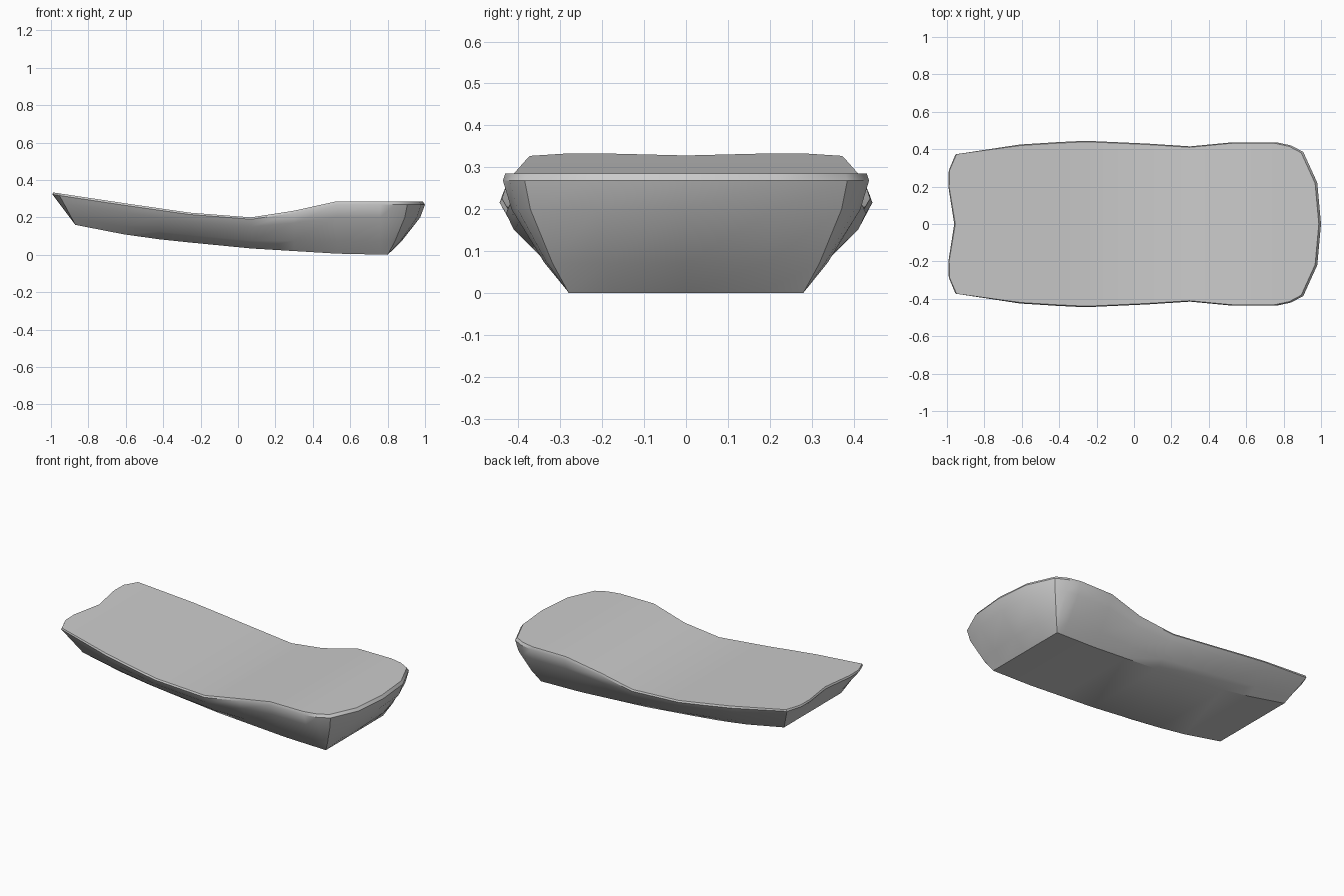
import bpy
import bmesh
import math

# Start without the default cube
default_cube = bpy.data.objects.get("Cube")
if default_cube:
    bpy.data.objects.remove(default_cube, do_unlink=True)

# Half of the rim outline, from the tall end to the notched end
RIM = [(1, 0), (.98, .22), (.905, .385), (.84, .42), (.76, .437),
       (.53, .437), (.3, .415), (.07, .43), (-.26, .445), (-.42, .437),
       (-.61, .425), (-.96, .378), (-.998, .29), (-1, .2), (-.967, 0)]
HEAD, TAIL = 5, 11      # rows where the end caps meet the cross strips

# Heights along the length for the top surface and the underside
TOP_LINE = [(-1, .333), (-.61, .275), (-.26, .225), (.07, .2), (.3, .235), (.53, .285), (1, .285)]
BASE_LINE = [(-.87, .16), (-.63, .112), (-.4, .08), (.05, .035), (.53, .006), (.8, 0)]


def height(line, x):
    """Read a height from a broken line."""
    x = max(line[0][0], min(line[-1][0], x))
    for (xa, za), (xb, zb) in zip(line, line[1:]):
        if x <= xb:
            return za + (zb - za) * (x - xa) / (xb - xa)
    return line[-1][1]


def side_point(x, y, rise, bulge, inset):
    """Point on the wall between the flat underside and the rim."""
    base_x = max(-.87, min(.8, x))
    base_y = min(.28, y * .8)
    base_z = height(BASE_LINE, base_x)
    top_z = height(TOP_LINE, x)
    spread = min(1, rise + (bulge if x > -.9 else 0))
    return (inset * (base_x + (x - base_x) * spread),
            inset * (base_y + (y - base_y) * spread),
            base_z + (top_z - base_z) * rise)


def make_ring(bm, rise, bulge=0, inset=1):
    """Closed ring: the half outline followed by its mirror image."""
    half = [side_point(x, y, rise, bulge, inset) for x, y in RIM]
    mirrored = [(x, -y, z) for x, y, z in reversed(half[1:-1])]
    return [bm.verts.new(p) for p in half + mirrored]


def cap(bm, ring):
    """Close a ring with one face per end and strips across the width."""
    n = len(ring)
    bm.faces.new([ring[i] for i in range(-HEAD, HEAD + 1)])
    bm.faces.new([ring[i] for i in range(TAIL, n - TAIL + 1)])
    for i in range(HEAD, TAIL):
        bm.faces.new([ring[i], ring[i + 1], ring[n - i - 1], ring[n - i]])


def bridge(bm, lower, upper):
    n = len(lower)
    for i in range(n):
        j = (i + 1) % n
        bm.faces.new([lower[i], lower[j], upper[j], upper[i]])


# Curved slab body: underside, swelling walls, thin rounded rim, top
bm = bmesh.new()
rings = [make_ring(bm, 0),
         make_ring(bm, .25, bulge=.12),
         make_ring(bm, .7, bulge=.17),
         make_ring(bm, .94, bulge=.06),
         make_ring(bm, 1, inset=.988)]
for lower, upper in zip(rings, rings[1:]):
    bridge(bm, lower, upper)
cap(bm, rings[0])
cap(bm, rings[-1])
bmesh.ops.remove_doubles(bm, verts=bm.verts[:], dist=.0005)
bmesh.ops.recalc_face_normals(bm, faces=bm.faces[:])

mesh = bpy.data.meshes.new("curved_slab")
bm.to_mesh(mesh)
bm.free()
slab = bpy.data.objects.new("curved_slab", mesh)
bpy.context.collection.objects.link(slab)

# Single plain grey
grey = bpy.data.materials.new("plain_grey")
grey.use_nodes = True
colour = (.6, .6, .6, 1)
grey.diffuse_color = colour
grey.node_tree.nodes["Principled BSDF"].inputs["Base Color"].default_value = colour
mesh.materials.append(grey)

# Smooth walls with crisp rim and base edges
bpy.ops.object.select_all(action='DESELECT')
slab.select_set(True)
bpy.context.view_layer.objects.active = slab
bpy.ops.object.shade_smooth_by_angle(angle=math.radians(35))
